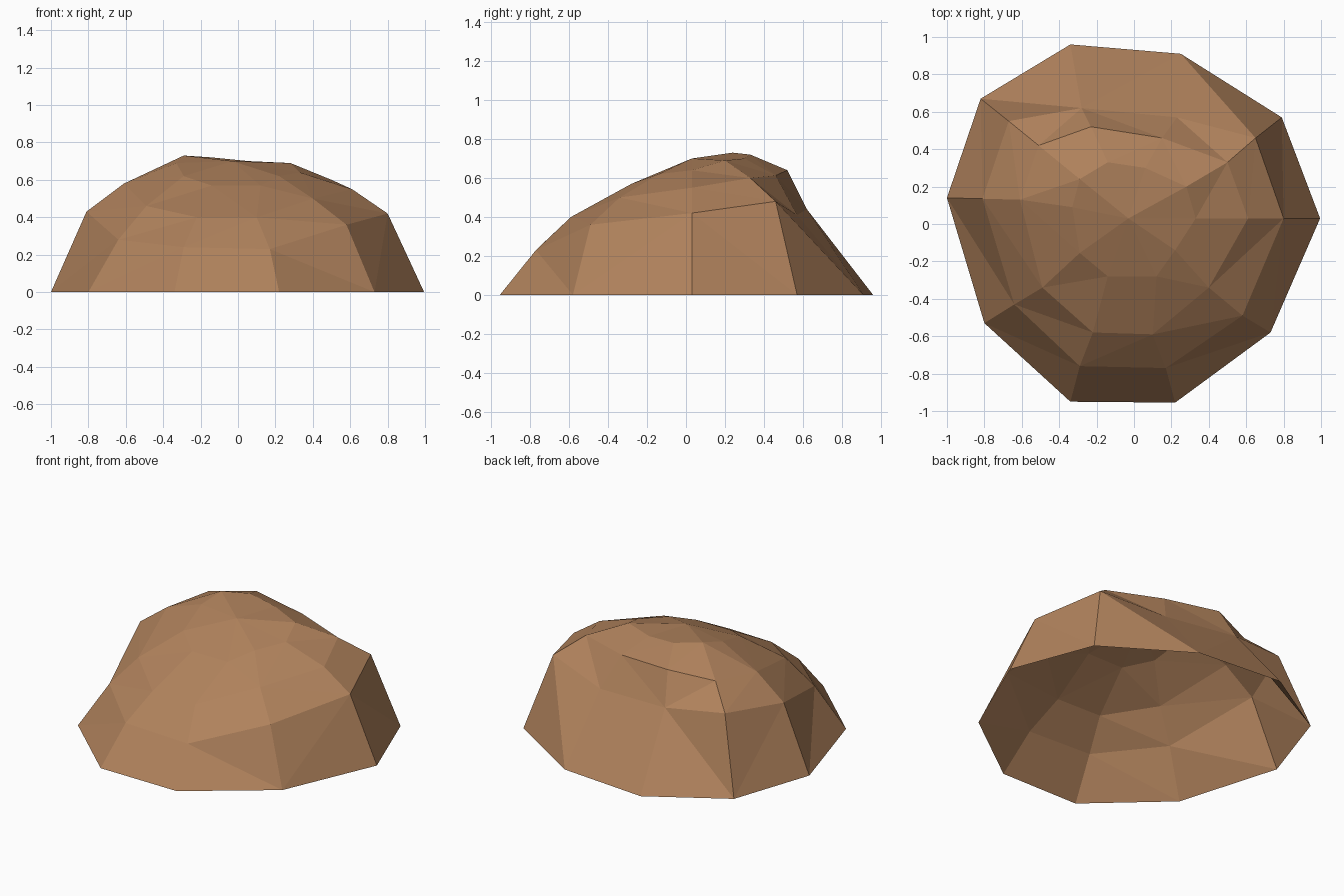
import bpy
import bmesh

if "Cube" in bpy.data.objects:
    bpy.data.objects.remove(bpy.data.objects["Cube"])

# Cross-section loops of the mound, ten corners each, from right side round the back
base = [(.995, .03), (.79, .57), (.25, .91), (-.34, .96), (-.82, .67),
        (-1, .14), (-.80, -.53), (-.34, -.95), (.22, -.955), (.73, -.58)]
lower = [(.80, .03, .42), (.65, .46, .48), (.23, .57, .41), (-.28, .62, .44), (-.67, .55, .48),
         (-.81, .135, .43), (-.64, -.43, .28), (-.29, -.76, .24), (.17, -.77, .23), (.58, -.49, .36)]
upper = [(.61, .03, .55), (.50, .33, .60), (.15, .46, .613), (-.23, .52, .64), (-.51, .42, .602),
         (-.61, .13, .58), (-.49, -.34, .46), (-.22, -.58, .40), (.10, -.59, .40), (.40, -.34, .50)]
crown = [(.33, .03, .64), (.28, .20, .69), (.06, .30, .70), (-.14, .33, .72), (-.29, .24, .73),
         (-.33, .09, .69), (-.29, -.155, .62), (-.14, -.28, .57), (.12, -.28, .57), (.22, -.14, .62)]
peak = (-.03, .03, .70)

bm = bmesh.new()
loops = [[bm.verts.new((p[0], p[1], p[2] if len(p) > 2 else 0)) for p in ring]
         for ring in (base, lower, upper, crown)]
n = len(base)

# Facet each band along the shorter diagonal (one ridge at the back runs the other way)
for band in range(3):
    lo, hi = loops[band], loops[band + 1]
    for i in range(n):
        a, b, c, d = lo[i], lo[(i + 1) % n], hi[(i + 1) % n], hi[i]
        split_ac = (a.co - c.co).length < (b.co - d.co).length
        if band == 0 and i == 1:
            split_ac = False
        tris = ((a, b, c), (a, c, d)) if split_ac else ((a, b, d), (b, c, d))
        for t in tris:
            bm.faces.new(t)

# Cap of triangles to the peak; the underside stays open
top = bm.verts.new(peak)
for i in range(n):
    bm.faces.new((loops[3][i], loops[3][(i + 1) % n], top))

mesh = bpy.data.meshes.new("dirt_mound")
bm.to_mesh(mesh)
bm.free()
mound = bpy.data.objects.new("dirt_mound", mesh)
bpy.context.collection.objects.link(mound)

# Single earth colour
earth = bpy.data.materials.new("earth brown")
earth.diffuse_color = (.434, .223, .107, 1)
earth.use_nodes = True
earth.node_tree.nodes["Principled BSDF"].inputs["Base Color"].default_value = earth.diffuse_color
mesh.materials.append(earth)
